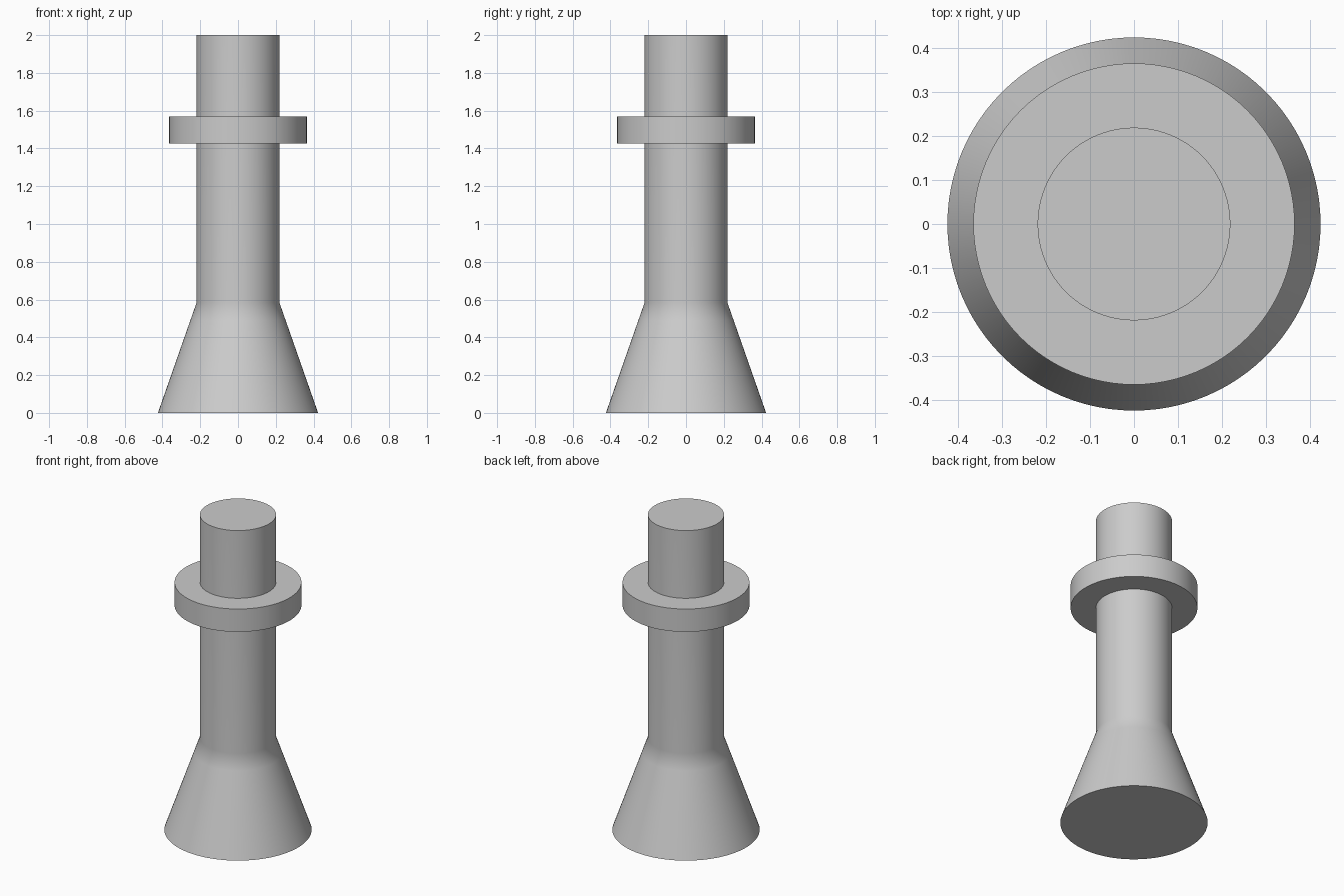
import bpy
import bmesh
import math

SIDES = 96

default = bpy.data.objects.get("Cube")
if default:
    bpy.data.objects.remove(default, do_unlink=True)

# Single plain grey
grey = bpy.data.materials.new("plain_grey")
grey.use_nodes = True
colour = (0.6, 0.6, 0.6, 1)
grey.diffuse_color = colour
grey.node_tree.nodes["Principled BSDF"].inputs["Base Color"].default_value = colour


def lathe(name, profile, closed=False, caps=False):
    """Turn a (radius, height) profile, listed bottom to top, around the z axis."""
    bm = bmesh.new()
    rings = []
    for radius, height in profile:
        angles = [math.tau * i / SIDES for i in range(SIDES)]
        rings.append([bm.verts.new((radius * math.cos(a), radius * math.sin(a), height))
                      for a in angles])
    pairs = list(zip(rings, rings[1:]))
    if closed:
        pairs.append((rings[-1], rings[0]))
    for low, high in pairs:
        for i in range(SIDES):
            j = (i + 1) % SIDES
            bm.faces.new((low[i], low[j], high[j], high[i]))
    if caps:
        bm.faces.new(rings[0][::-1])
        bm.faces.new(rings[-1])
    bmesh.ops.recalc_face_normals(bm, faces=bm.faces)
    mesh = bpy.data.meshes.new(name)
    bm.to_mesh(mesh)
    bm.free()
    mesh.materials.append(grey)
    obj = bpy.data.objects.new(name, mesh)
    bpy.context.collection.objects.link(obj)
    bpy.ops.object.select_all(action="DESELECT")
    obj.select_set(True)
    bpy.context.view_layer.objects.active = obj
    bpy.ops.object.shade_smooth_by_angle(angle=math.radians(30))
    return obj


# Flared foot running into a straight shaft
STEM, FOOT, FLARE_TOP = 0.219, 0.424, 0.585
blend = 0.49
blend_radius = FOOT + (STEM - FOOT) * blend / FLARE_TOP
body = lathe("flared_shaft",
             [(FOOT, 0), (blend_radius, blend), (STEM, FLARE_TOP), (STEM, 2)],
             caps=True)

# Area-weighted normals keep the shaft crisp above the flare
weighted = body.modifiers.new("weighted_normals", "WEIGHTED_NORMAL")
weighted.keep_sharp = True

# Collar ring around the upper shaft
lathe("collar", [(STEM - 0.01, 1.425), (0.365, 1.425), (0.365, 1.57), (STEM - 0.01, 1.57)],
      closed=True)
